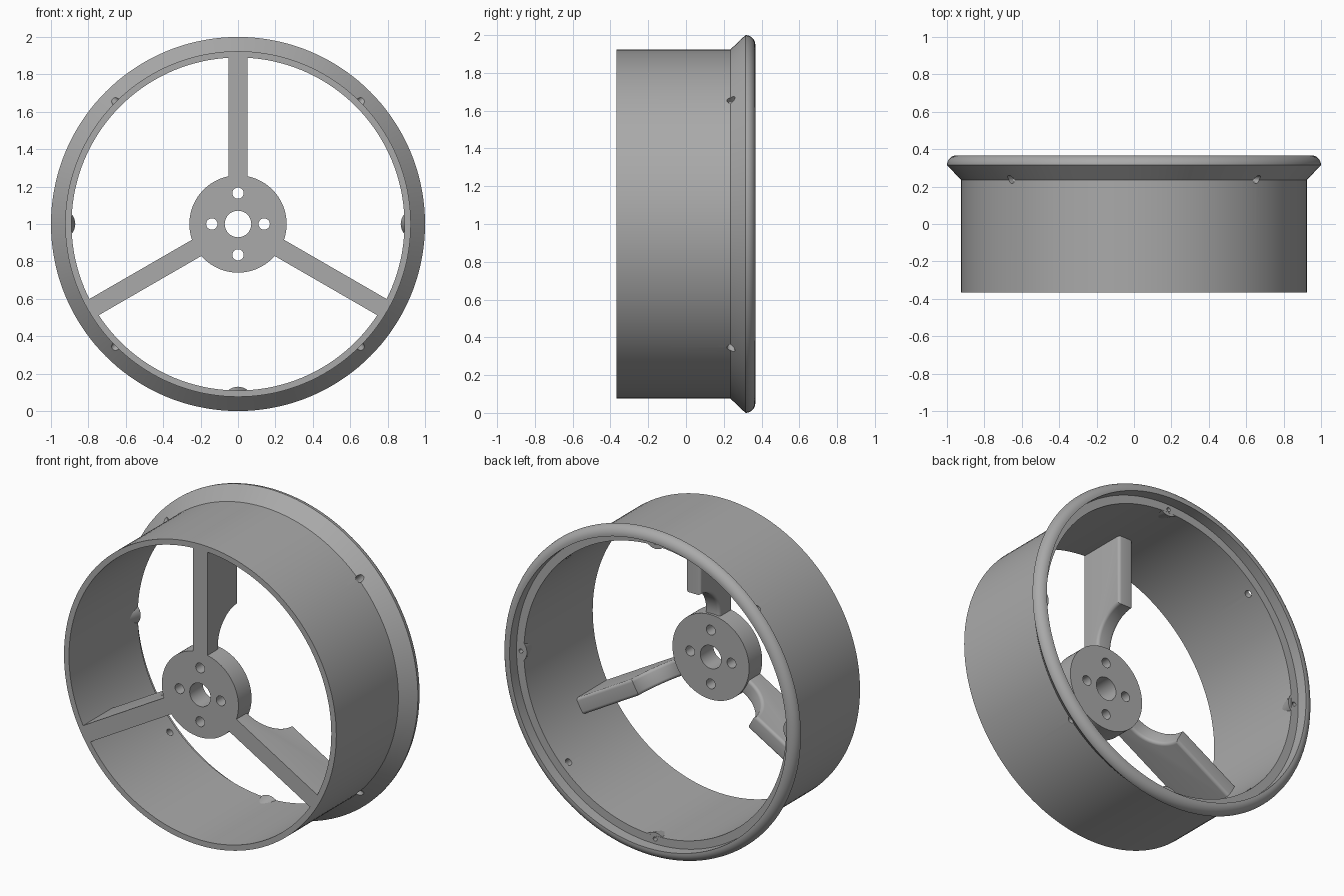
import bpy, bmesh, math
from mathutils import Matrix, Vector

cube = bpy.data.objects.get("Cube")
if cube:
    bpy.data.objects.remove(cube, do_unlink=True)

grey = bpy.data.materials.new("plain grey")
grey.use_nodes = True
COLOR = (0.4, 0.4, 0.4, 1)
grey.diffuse_color = COLOR
grey.node_tree.nodes["Principled BSDF"].inputs["Base Color"].default_value = COLOR

CENTRE = Vector((0, 0, 1))
FRONT, HUB_BACK, BLADE_BACK, LEDGE, BACK = -0.367, -0.24, -0.07, 0.30, 0.367


def finish(name, bm):
    bmesh.ops.recalc_face_normals(bm, faces=bm.faces)
    mesh = bpy.data.meshes.new(name)
    bm.to_mesh(mesh)
    bm.free()
    mesh.materials.append(grey)
    obj = bpy.data.objects.new(name, mesh)
    bpy.context.collection.objects.link(obj)
    return obj


def add_rod(bm, start, end, r1, r2=None, sides=32):
    """Capped cylinder or cone between two points."""
    start, end = Vector(start), Vector(end)
    axis = end - start
    turn = axis.to_track_quat('Z', 'Y').to_matrix().to_4x4()
    bmesh.ops.create_cone(bm, cap_ends=True, segments=sides, radius1=r1,
                          radius2=r1 if r2 is None else r2, depth=axis.length,
                          matrix=Matrix.Translation((start + end) / 2) @ turn)


def around(angle, radius, y):
    return CENTRE + Vector((radius * math.cos(angle), y, radius * math.sin(angle)))


def boolean(obj, cutter, operation='DIFFERENCE'):
    mod = obj.modifiers.new("cut", 'BOOLEAN')
    mod.operation, mod.object, mod.solver = operation, cutter, 'EXACT'
    bpy.context.view_layer.objects.active = obj
    bpy.ops.object.modifier_apply(modifier=mod.name)


def arc(cx, cy, r, a0, a1, n):
    return [(cx + r * math.cos(a), cy + r * math.sin(a))
            for a in (a0 + (a1 - a0) * i / n for i in range(n + 1))]


# Duct: revolved wall with flared, rounded lip and an inner ledge
profile = [(0.89, FRONT), (0.924, FRONT), (0.924, 0.235)]
profile += arc(0.948, BACK - 0.052, 0.052, 0, math.pi / 2, 10)
profile += [(0.94, BACK), (0.94, LEDGE), (0.89, LEDGE)]
bm = bmesh.new()
verts = [bm.verts.new(CENTRE + Vector((r, y, 0))) for r, y in profile]
edges = [bm.edges.new((v, verts[(i + 1) % len(verts)])) for i, v in enumerate(verts)]
bmesh.ops.spin(bm, geom=verts + edges, cent=CENTRE, axis=(0, 1, 0),
               angle=math.tau, steps=144, use_merge=True)
bmesh.ops.remove_doubles(bm, verts=bm.verts, dist=1e-5)
duct = finish("duct", bm)

# Bosses: tapered lumps under the ledge, trimmed to the wall
quarters = [i * math.pi / 2 for i in range(4)]
bm = bmesh.new()
for a in quarters:
    add_rod(bm, around(a, 0.95, 0.19), around(a, 0.95, LEDGE - 0.001), 0.052, 0.08)
bosses = finish("screw_bosses", bm)
bm = bmesh.new()
add_rod(bm, around(0, 0, 0), around(0, 0, 0.5), 0.905, sides=144)
trim = finish("trim_helper", bm)
boolean(bosses, trim, 'INTERSECT')

# Screw holes along the axis, and radial holes through the wall
bm = bmesh.new()
for a in quarters:
    add_rod(bm, around(a, 0.91, 0.22), around(a, 0.91, 0.35), 0.013, sides=20)
screw_holes = finish("screw_hole_helper", bm)
bm = bmesh.new()
for a in quarters:
    a += math.pi / 4
    add_rod(bm, around(a, 0.8, 0.238), around(a, 1.1, 0.238), 0.021, sides=24)
wall_holes = finish("wall_hole_helper", bm)
for part in (duct, bosses):
    boolean(part, screw_holes)
boolean(duct, wall_holes)

# Hub: thick disc with a shaft hole and four mounting holes
bm = bmesh.new()
add_rod(bm, around(0, 0, FRONT), around(0, 0, HUB_BACK), 0.26, sides=96)
hub = finish("hub", bm)
bm = bmesh.new()
holes = [(0, 0, 0.071)] + [(a, (0.14, 0.165)[i % 2], 0.03) for i, a in enumerate(quarters)]
for a, dist, r in holes:
    add_rod(bm, around(a, dist, -0.5), around(a, dist, 0), r, sides=40)
hub_holes = finish("hub_hole_helper", bm)
boolean(hub, hub_holes)


# Spokes: deep blades with rounded rear edges and a scoop next to the hub
def make_spoke(name, angle):
    half = 0.05
    scoop = arc(0.27, BLADE_BACK, 0.185, -math.pi / 2, 0, 16)
    outline = [(0.903, FRONT), (0.22, FRONT), (0.22, scoop[0][1])]
    outline += scoop + [(0.903, BLADE_BACK)]
    bm = bmesh.new()
    face = bm.faces.new([bm.verts.new((r, y, -half)) for r, y in outline])
    new = bmesh.ops.extrude_face_region(bm, geom=[face])["geom"]
    bmesh.ops.translate(bm, vec=(0, 0, 2 * half),
                        verts=[g for g in new if isinstance(g, bmesh.types.BMVert)])
    rear = [e for e in bm.edges
            if abs(e.verts[0].co.z - e.verts[1].co.z) < 1e-5
            and all(v.co.y > FRONT + 0.01 for v in e.verts)]
    bmesh.ops.bevel(bm, geom=rear, offset=0.036, segments=5, profile=0.5,
                    affect='EDGES', clamp_overlap=True)
    bm.transform(Matrix.Translation(CENTRE) @ Matrix.Rotation(-angle, 4, 'Y'))
    return finish(name, bm)


spokes = [make_spoke(name, math.radians(deg)) for name, deg in
          (("top_spoke", 90), ("right_spoke", 210), ("left_spoke", 330))]

for helper in (trim, screw_holes, wall_holes, hub_holes):
    bpy.data.objects.remove(helper, do_unlink=True)

# Smooth shading with sharp creases
bpy.ops.object.select_all(action='DESELECT')
for obj in [duct, bosses, hub] + spokes:
    obj.select_set(True)
bpy.context.view_layer.objects.active = duct
bpy.ops.object.shade_smooth_by_angle(angle=math.radians(30))
